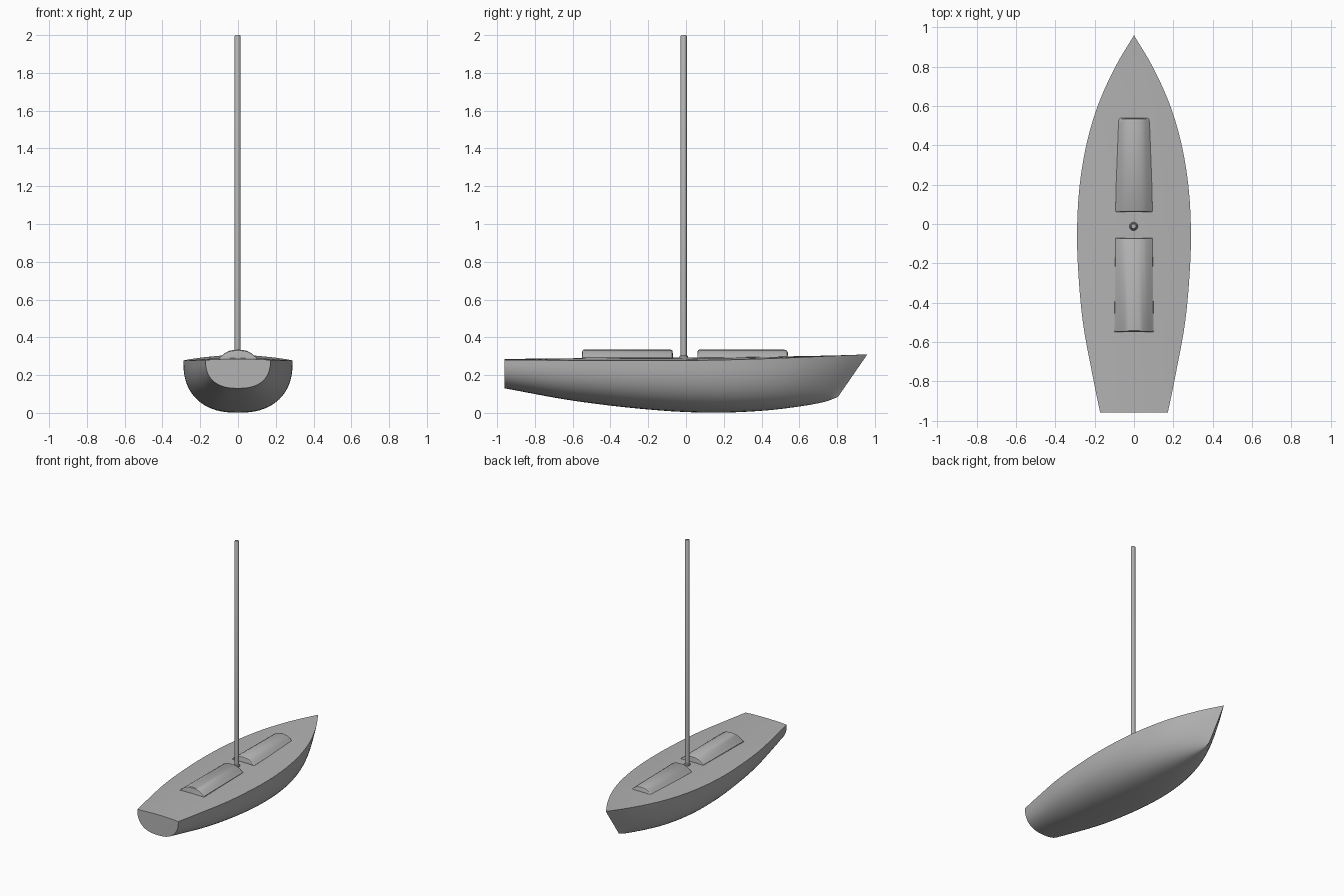
import bpy, bmesh, math

if "Cube" in bpy.data.objects:
    bpy.data.objects.remove(bpy.data.objects["Cube"])

grey = bpy.data.materials.new("plain grey")
grey.use_nodes = True
GREY = (0.45, 0.45, 0.45, 1)
grey.diffuse_color = GREY
grey.node_tree.nodes["Principled BSDF"].inputs["Base Color"].default_value = GREY


def curve(points, x):
    """Smooth interpolation through (x, value) points."""
    last = len(points) - 1

    def slope(i):
        a, b = points[max(i - 1, 0)], points[min(i + 1, last)]
        return (b[1] - a[1]) / (b[0] - a[0])

    x = min(max(x, points[0][0]), points[last][0])
    i = 0
    while i < last - 1 and x > points[i + 1][0]:
        i += 1
    (x0, v0), (x1, v1) = points[i], points[i + 1]
    h = x1 - x0
    t = (x - x0) / h
    s = t * t * (3 - 2 * t)
    return (v0 * (1 - s) + v1 * s + h * slope(i) * t * (1 - t) ** 2
            - h * slope(i + 1) * t * t * (1 - t))


def loft(name, rings, angle=35):
    """Closed rings joined by quads, with both ends capped."""
    bm = bmesh.new()
    loops = [[bm.verts.new(p) for p in ring] for ring in rings]
    n = len(loops[0])
    for a, b in zip(loops, loops[1:]):
        for i in range(n):
            j = (i + 1) % n
            bm.faces.new((a[i], a[j], b[j], b[i]))
    bm.faces.new(loops[0])
    bm.faces.new(loops[-1])
    bmesh.ops.remove_doubles(bm, verts=bm.verts, dist=0.0002)
    bmesh.ops.recalc_face_normals(bm, faces=bm.faces)
    mesh = bpy.data.meshes.new(name)
    bm.to_mesh(mesh)
    bm.free()
    obj = bpy.data.objects.new(name, mesh)
    bpy.context.collection.objects.link(obj)
    mesh.materials.append(grey)
    bpy.ops.object.select_all(action='DESELECT')
    obj.select_set(True)
    bpy.context.view_layer.objects.active = obj
    bpy.ops.object.shade_smooth_by_angle(angle=math.radians(angle))
    return obj


# Hull lines along the length
BEAM = [(-0.96, 0.172), (-0.8, 0.205), (-0.5, 0.26), (-0.2, 0.286), (0, 0.289),
        (0.2, 0.276), (0.4, 0.243), (0.6, 0.185), (0.8, 0.095), (0.96, 0)]
KEEL = [(-0.96, 0.13), (-0.6, 0.065), (-0.2, 0.018), (0.12, 0.001),
        (0.4, 0.011), (0.6, 0.034), (0.74, 0.06), (0.805, 0.085)]
SHEER = [(-0.96, 0.28), (-0.4, 0.277), (0, 0.277), (0.4, 0.286), (0.96, 0.31)]


def hull_ring(y):
    beam, sheer = max(curve(BEAM, y), 0), curve(SHEER, y)
    bow = max(0, (y - 0.2) / 0.76)
    rake = 0.155 * bow ** 2
    power = 2 / (2.45 - 0.75 * bow ** 2)
    keel = curve(KEEL, y - rake)
    ring = []
    # U-shaped shell, from one gunwale under the keel to the other
    for i in range(29):
        a = math.pi * i / 28
        c = math.cos(a)
        depth = max(math.sin(a), 0) ** power
        ring.append((math.copysign(abs(c) ** power, c) * beam,
                     y - rake * depth, sheer - (sheer - keel) * depth))
    # Gently cambered deck back across
    camber = 0.016 * (beam / 0.29) ** 2
    for i in range(1, 8):
        u = i / 4 - 1
        ring.append((u * beam, y, sheer + camber * (1 - u * u)))
    return ring


loft("hull", [hull_ring(-0.96 + 1.92 * i / 48) for i in range(49)], 40)

# Cabin roofs: low arches with flared feet and rounded ends
ARCH = [(1.06, 0.27), (1.02, 0.293), (0.88, 0.303), (0.7, 0.318),
        (0.5, 0.328), (0.27, 0.333), (0, 0.335)]
SECTION = ARCH + [(-x, z) for x, z in reversed(ARCH[:-1])]


def cabin(name, y0, y1, w0, w1, round0, round1):
    def ring(y, drop):
        width = w0 + (w1 - w0) * (y - y0) / (y1 - y0)
        return [(x * width, y, 0.27 + (z - 0.27) * drop) for x, z in SECTION]
    stations = [(y0, 0.8), (y0 + round0 * 0.3, 0.93), (y0 + round0, 1),
                (y1 - round1, 1), (y1 - round1 * 0.3, 0.93), (y1, 0.7)]
    return loft(name, [ring(*s) for s in stations])


cabin("aft_cabin", -0.55, -0.07, 0.097, 0.092, 0.008, 0.01)
cabin("fore_cabin", 0.06, 0.54, 0.092, 0.082, 0.01, 0.02)


# Mast and its collar
def pole(name, profile, sides=12):
    def ring(r, z):
        return [(r * math.cos(2 * math.pi * i / sides) - 0.002,
                 r * math.sin(2 * math.pi * i / sides) - 0.012, z) for i in range(sides)]
    return loft(name, [ring(*p) for p in profile])


pole("mast", [(0.016, 0.27), (0.016, 1.994), (0.012, 2.0)])
pole("mast_collar", [(0.022, 0.27), (0.022, 0.301), (0.018, 0.305)])
